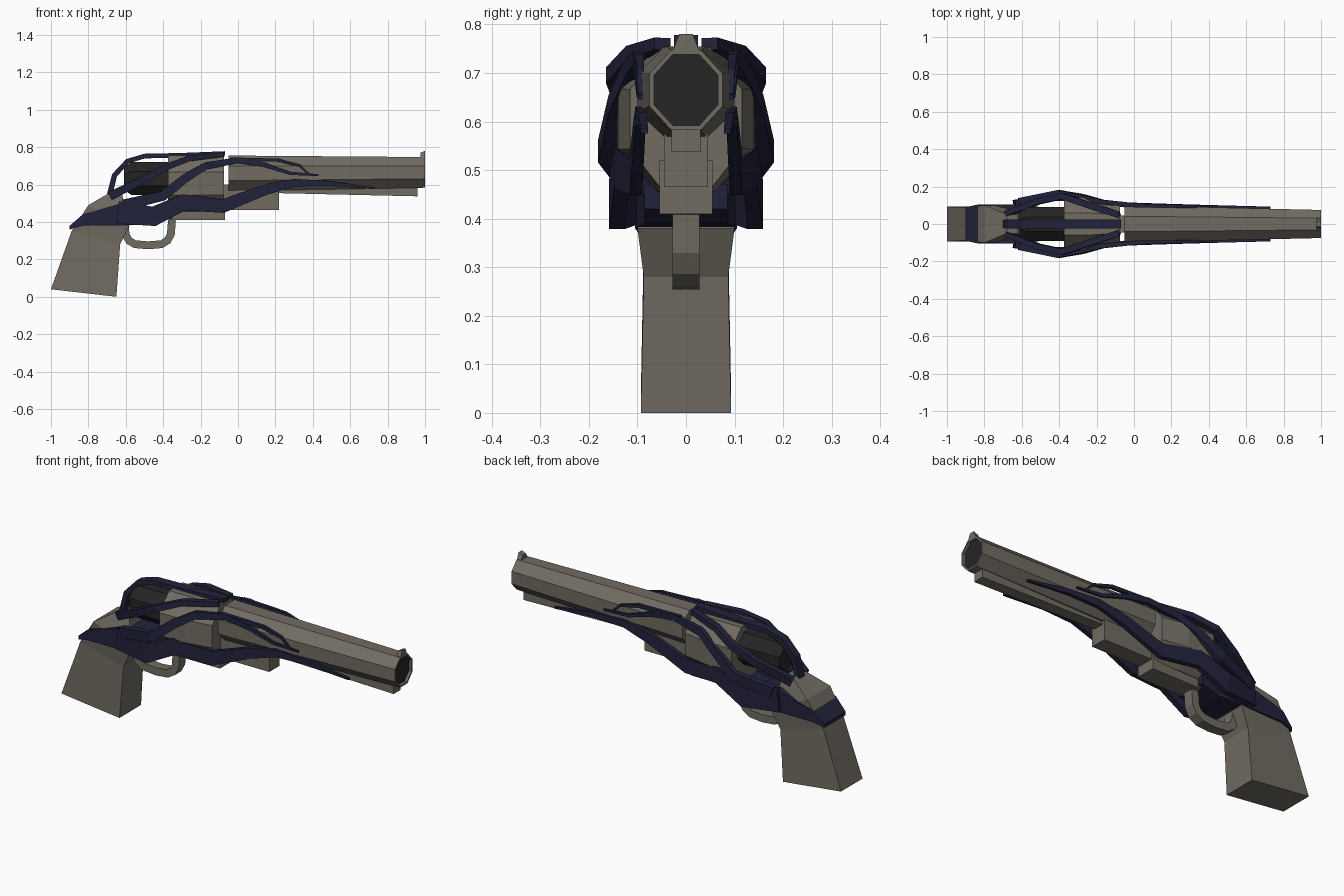
import bpy, bmesh, math
from mathutils import Vector

cube = bpy.data.objects.get("Cube")
if cube:
    bpy.data.objects.remove(cube, do_unlink=True)


def material(name, red, green, blue):
    colour = (red, green, blue, 1)
    mat = bpy.data.materials.new(name)
    mat.use_nodes = True
    mat.diffuse_color = colour
    mat.node_tree.nodes["Principled BSDF"].inputs["Base Color"].default_value = colour
    return mat


STONE = material("warm grey", 0.165, 0.15, 0.124)
NAVY = material("navy", 0.016, 0.016, 0.045)
DARK = material("charcoal", 0.018, 0.018, 0.018)


def loft(name, rings, mat, mirror=False, end_mat=None):
    """Skin a row of equal-sized rings and cap both ends."""
    bm = bmesh.new()
    loops = [[bm.verts.new(point) for point in ring] for ring in rings]
    count = len(loops[0])
    for near, far in zip(loops, loops[1:]):
        for i in range(count):
            j = (i + 1) % count
            bm.faces.new((near[i], near[j], far[j], far[i]))
    bm.faces.new(loops[0])
    end_face = bm.faces.new(loops[-1])
    if end_mat:
        end_face.material_index = 1
    bmesh.ops.recalc_face_normals(bm, faces=bm.faces)
    mesh = bpy.data.meshes.new(name)
    bm.to_mesh(mesh)
    bm.free()
    mesh.materials.append(mat)
    if end_mat:
        mesh.materials.append(end_mat)
    part = bpy.data.objects.new(name, mesh)
    bpy.context.collection.objects.link(part)
    if mirror:
        modifier = part.modifiers.new("Mirror", 'MIRROR')
        modifier.use_axis = (False, True, False)
        modifier.use_mirror_merge = False


def octagon(x, centre_z, half_width, half_height):
    """Flat-topped octagon facing along the barrel."""
    step = math.pi / 4
    corner = 1 / math.cos(step / 2)
    angles = [(i + 0.5) * step for i in range(8)]
    return [(x, half_width * corner * math.cos(angle),
             centre_z + half_height * corner * math.sin(angle)) for angle in angles]


def slab(x, bottom, top, half_width):
    """Rectangle facing along the barrel."""
    return [(x, -half_width, bottom), (x, half_width, bottom),
            (x, half_width, top), (x, -half_width, top)]


def block(name, back, front, bottom, top, half_width):
    loft(name, [slab(x, bottom, top, half_width) for x in (back, front)], STONE)


def sweep(name, points, heights, widths, mat, mirror=False):
    """Rectangular strip along a path, tapering evenly from root to tip."""
    rings = []
    last = len(points) - 1
    for i, point in enumerate(points):
        tangent = points[min(i + 1, last)] - points[max(i - 1, 0)]
        up = tangent.cross(Vector((0, 1, 0))).normalized()
        side = up.cross(tangent).normalized()
        root, tip = 1 - i / last, i / last
        up *= (heights[0] * root + heights[1] * tip) / 2
        side *= (widths[0] * root + widths[1] * tip) / 2
        rings.append([point + up + side, point + up - side,
                      point - up - side, point - up + side])
    loft(name, rings, mat, mirror)


def vine(name, path, base, swell, heights, widths, mirror=True):
    """Vine drawn in profile, bowing outward around the drum and cylinder."""
    def outward(x):
        bow = math.exp(-((x + 0.4) / 0.2) ** 2)
        return base + swell * bow - 0.02 * max(x, 0)
    points = [Vector((x, outward(x), z)) for x, z in path]
    sweep(name, points, heights, widths, NAVY, mirror)


# Barrel with a recessed dark bore
bore_z = 0.665
loft("barrel", [octagon(-0.05, bore_z - 0.005, 0.1, 0.095),
                octagon(1, bore_z, 0.075, 0.082),
                octagon(1, bore_z, 0.066, 0.073),
                octagon(0.985, bore_z, 0.066, 0.073)], STONE, end_mat=DARK)
loft("front_sight", [slab(x, bottom, top, half_width)[:2] + slab(x, bottom, top, 0.014)[2:]
                     for x, bottom, top, half_width in ((0.975, 0.74, 0.77, 0.03),
                                                        (1, 0.74, 0.78, 0.03))], STONE)
loft("under_barrel_rod", [slab(-0.05, 0.56, bore_z, 0.03),
                          slab(0.96, 0.537, 0.6, 0.03)], STONE)

# Stepped frame under the barrel and cylinder
block("front_frame", -0.08, 0.22, 0.465, 0.6, 0.045)
block("lower_frame", -0.37, -0.07, 0.41, 0.52, 0.055)

# Tapered cylinder and the dark drum behind it
loft("cylinder", [octagon(-0.375, 0.605, 0.142, 0.15),
                  octagon(-0.22, 0.605, 0.14, 0.15),
                  octagon(-0.075, 0.605, 0.115, 0.148)], STONE)
drum_z = 0.632
loft("rear_drum", [octagon(-0.61, drum_z, 0.065, 0.06),
                   octagon(-0.57, drum_z, 0.09, 0.088),
                   octagon(-0.37, drum_z, 0.09, 0.088)], DARK)

# Grip rings run from its back edge to its front edge
grip_rings = []
for back, front, half_width in (((-1, 0.04), (-0.65, 0), 0.093),
                                ((-0.89, 0.35), (-0.63, 0.28), 0.087),
                                ((-0.8, 0.49), (-0.58, 0.38), 0.1),
                                ((-0.68, 0.56), (-0.62, 0.55), 0.05)):
    edges = ((back, -1), (back, 1), (front, 1), (front, -1))
    grip_rings.append([(x, side * half_width, z) for (x, z), side in edges])
loft("grip", grip_rings, STONE)

# Trigger guard as a squarish half loop
guard = []
for i in range(9):
    angle = math.pi * i / 8
    across = math.copysign(abs(math.cos(angle)) ** 0.6, -math.cos(angle))
    drop = abs(math.sin(angle)) ** 0.6
    guard.append(Vector((-0.48 + 0.127 * across, 0, 0.41 - 0.135 * drop)))
sweep("trigger_guard", guard, (0.042, 0.042), (0.056, 0.056), STONE)

# Band around the grip, running forward as a floor under the drum
loft("vine_band", [slab(-0.9, 0.36, 0.38, 0.09), slab(-0.83, 0.38, 0.44, 0.105),
                   slab(-0.62, 0.38, 0.5, 0.105), slab(-0.45, 0.39, 0.44, 0.085),
                   slab(-0.35, 0.42, 0.47, 0.085)], NAVY)

# Paired side vines
vine("lower_vine", ((-0.64, 0.45), (-0.45, 0.43), (-0.29, 0.505), (-0.08, 0.485),
                    (0.14, 0.57), (0.3, 0.61), (0.48, 0.607), (0.73, 0.58)),
     0.1, 0.045, (0.12, 0.01), (0.035, 0.015))
vine("middle_vine", ((-0.61, 0.49), (-0.4, 0.54), (-0.28, 0.635), (-0.17, 0.7),
                     (0, 0.73), (0.14, 0.705), (0.28, 0.66), (0.43, 0.65)),
     0.1, 0.065, (0.06, 0.01), (0.035, 0.012))
vine("upper_vine", ((-0.68, 0.54), (-0.51, 0.625), (-0.38, 0.695),
                    (-0.26, 0.74), (-0.08, 0.76)),
     0.04, 0.11, (0.045, 0.025), (0.03, 0.035))
vine("barrel_tendril", ((-0.04, 0.735), (0.22, 0.73), (0.33, 0.7), (0.38, 0.655)),
     0.1, 0, (0.02, 0.01), (0.02, 0.012))

# Single vine arching over the top
vine("top_vine", ((-0.69, 0.53), (-0.66, 0.65), (-0.59, 0.725), (-0.5, 0.752),
                  (-0.3, 0.757), (-0.07, 0.767)),
     0, 0, (0.03, 0.022), (0.045, 0.05), mirror=False)
